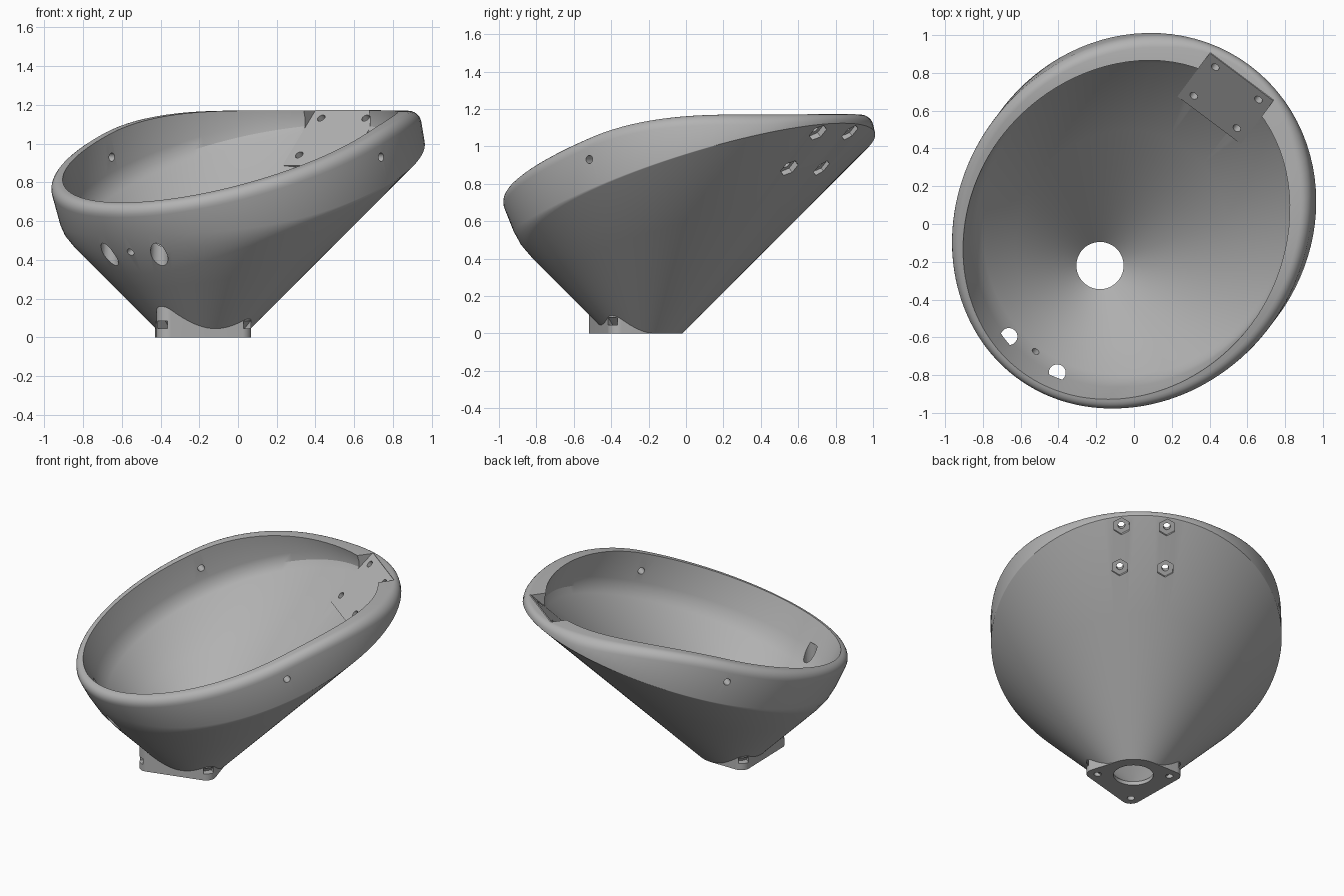
import bpy, bmesh, math
from mathutils import Vector, Matrix
from mathutils.geometry import convex_hull_2d

cube = bpy.data.objects.get("Cube")
if cube:
    bpy.data.objects.remove(cube, do_unlink=True)

# Everything is built around the funnel axis, with local +x to the high end
PLACE = Matrix.Translation((-0.18, -0.22, 0)) @ Matrix.Rotation(math.radians(53.1), 4, 'Z')
SLOPE, CAP, N = 0.355, 1.17, 128

grey = bpy.data.materials.new("light_grey")
grey.use_nodes = True
grey.diffuse_color = (0.45, 0.45, 0.45, 1)
grey.node_tree.nodes["Principled BSDF"].inputs["Base Color"].default_value = (0.45, 0.45, 0.45, 1)


def finish(name, bm):
    bmesh.ops.recalc_face_normals(bm, faces=bm.faces)
    mesh = bpy.data.meshes.new(name)
    bm.to_mesh(mesh)
    bm.free()
    mesh.transform(PLACE)
    mesh.materials.append(grey)
    obj = bpy.data.objects.new(name, mesh)
    bpy.context.collection.objects.link(obj)
    return obj


def ring_solid(name, columns):
    """Closed solid from profile loops arranged around the axis."""
    bm = bmesh.new()
    cols = [[bm.verts.new(p) for p in col] for col in columns]
    for i, a in enumerate(cols):
        b = cols[(i + 1) % len(cols)]
        for j in range(len(a)):
            k = (j + 1) % len(a)
            bm.faces.new((a[j], b[j], b[k], a[k]))
    return finish(name, bm)


def rod(center, axis, radius, length, sides=24):
    bm = bmesh.new()
    turn = Vector(axis).to_track_quat('Z', 'Y').to_matrix().to_4x4()
    bmesh.ops.create_cone(bm, cap_ends=True, segments=sides, radius1=radius, radius2=radius,
                          depth=length, matrix=Matrix.Translation(center) @ turn)
    return finish("cutter", bm)


def block(name, center, size, turn=Matrix.Identity(4)):
    bm = bmesh.new()
    bmesh.ops.create_cube(bm, size=1, matrix=Matrix.Translation(center) @ turn
                          @ Matrix.Diagonal((*size, 1)))
    return finish(name, bm)


def cut(target, cutters):
    bpy.context.view_layer.objects.active = target
    for c in cutters:
        c.hide_render = True
        mod = target.modifiers.new("cut", 'BOOLEAN')
        mod.operation, mod.solver, mod.object = 'DIFFERENCE', 'EXACT', c
        bpy.ops.object.modifier_apply(modifier=mod.name)


def soften(a, corner, b):
    return [a, a * 0.25 + corner * 0.5 + b * 0.25, b]


def smooth_min(a, b, k=0.12):
    h = max(k - abs(a - b), 0) / k
    return min(a, b) - h * h * k / 4


# Bowl profile at one angle: cone, leaning wall, rounded rim, inside wall, inside cone
def bowl_profile(phi):
    low = (1 - math.cos(phi)) / 2
    lean = 0.26 + 0.28 * low
    up = Vector((-lean, 0, 1))
    r = 0.854 / (1 - SLOPE * math.cos(phi))
    outward = Vector((math.cos(phi), math.sin(phi), 1))
    joint = Vector((r * math.cos(phi), r * math.sin(phi), r - 0.2))
    middle = Vector((0.347, 0, 0.777))
    inner = middle + (joint - middle) * 0.905 - Vector((0.03, 0, 0.03 * SLOPE))
    width = (inner - joint).length

    def rise(base):
        return smooth_min(base.z + 0.29 / (1 + SLOPE * lean), CAP) - base.z

    foot = Vector((0.2 * math.cos(phi), 0.2 * math.sin(phi), 0))
    w = 0.002 + 0.1 * low ** 3
    pts = [foot.lerp(joint, f) for f in (0, 0.3, 0.6)]
    pts += soften(joint - outward * w, joint, joint + up * w)
    bevel = min(0.055, 0.6 * rise(joint))
    for i in range(7):
        a = math.pi / 2 * i / 6
        base = joint.lerp(inner, bevel * (1 - math.cos(a)) / width)
        pts.append(base + up * (rise(base) - bevel * (1 - math.sin(a))))
    top = rise(inner)
    pts.append(inner + up * top)

    # Where the inside wall meets the inside cone
    lo, hi = -0.5, top - 0.02
    for _ in range(30):
        t = (lo + hi) / 2
        p = inner + up * t
        if p.z > p.xy.length - 0.1:
            hi = t
        else:
            lo = t
    p = inner + up * lo
    w = min(0.06, 0.5 * (top - lo))
    bore = Vector((0.125 * math.cos(phi), 0.125 * math.sin(phi), 0.025))
    down = (bore - p).normalized()
    pts += soften(p + up * w, p, p + down * w)
    pts += [p.lerp(bore, 0.4), p.lerp(bore, 0.7), bore, Vector((bore.x, bore.y, 0))]
    return pts


bowl = ring_solid("bowl", [bowl_profile(2 * math.pi * i / N) for i in range(N)])

# Mounting flange: rounded triangle that rises to meet the cone
outline = []
for cx, cy, rad in ((0, 0, 0.2), (0, 0.235, 0.06), (0, -0.235, 0.06), (-0.3, 0, 0.06)):
    for i in range(48):
        a = 2 * math.pi * i / 48
        outline.append(Vector((cx + rad * math.cos(a), cy + rad * math.sin(a))))
hull = [outline[i] for i in convex_hull_2d(outline)]
profiles = []
for q in hull:
    n = q.normalized() * 0.195
    profiles.append([(q.x, q.y, 0), (q.x, q.y, max(q.length - 0.19, 0.006)),
                     (n.x, n.y, 0.005), (n.x, n.y, 0)])
flange = ring_solid("mounting_flange", profiles)

# Flange screw holes and nut slots
flange_cutters = []
for x, y in ((0, 0.225), (0, -0.225), (-0.29, 0)):
    out = Vector((x, y, 0)).normalized()
    flange_cutters.append(rod((x, y, 0), (0, 0, 1), 0.024, 0.14))
    size = (0.12, 0.065, 0.04) if x else (0.065, 0.12, 0.04)
    flange_cutters.append(block("cutter", Vector((x, y, 0.065)) + out * 0.035, size))
cut(flange, flange_cutters)

# Sloping bracket pad let into the high end of the rim
tilt = Matrix.Rotation(math.radians(-45), 4, 'Y')
along, normal = tilt @ Vector((1, 0, 0)), tilt @ Vector((0, 0, 1))
start = Vector((0.962, 0, 0.888))
notch = block("cutter", start + along * 0.3 + normal * 0.15, (0.6, 0.42, 0.3), tilt)
pad = block("bracket_pad", start + along * 0.2025 - normal * 0.025, (0.405, 0.42, 0.05), tilt)

# Bracket screw holes with hexagonal nut pockets underneath
screws, pockets = [], []
for s in (1.016, 1.206):
    for y in (-0.143, 0.143):
        p = Vector((s, y, s - 0.074))
        screws.append(rod(p, normal, 0.022, 0.4))
        pockets.append(rod(p - normal * 0.1, normal, 0.055, 0.09, 6))
cut(pad, screws)

# Side screw holes, cable holes and the small hole between them
holes = [rod((0.314, y, 0.93), (0, 1, 0), 0.022, 0.5) for y in (-0.9, 0.9)]
holes += [rod((-0.59, y, 0.39), (0, 0, 1), 0.045, 0.38) for y in (-0.16, 0.16)]
holes.append(rod((-0.59, 0, 0.46), (-1, 0, -0.6), 0.02, 0.3))
cut(bowl, [notch] + holes + screws + pockets)

for obj in [notch] + holes + screws + pockets + flange_cutters:
    bpy.data.objects.remove(obj, do_unlink=True)

for obj in (bowl, flange, pad):
    bpy.ops.object.select_all(action='DESELECT')
    obj.select_set(True)
    bpy.context.view_layer.objects.active = obj
    bpy.ops.object.shade_smooth_by_angle(angle=math.radians(30))
